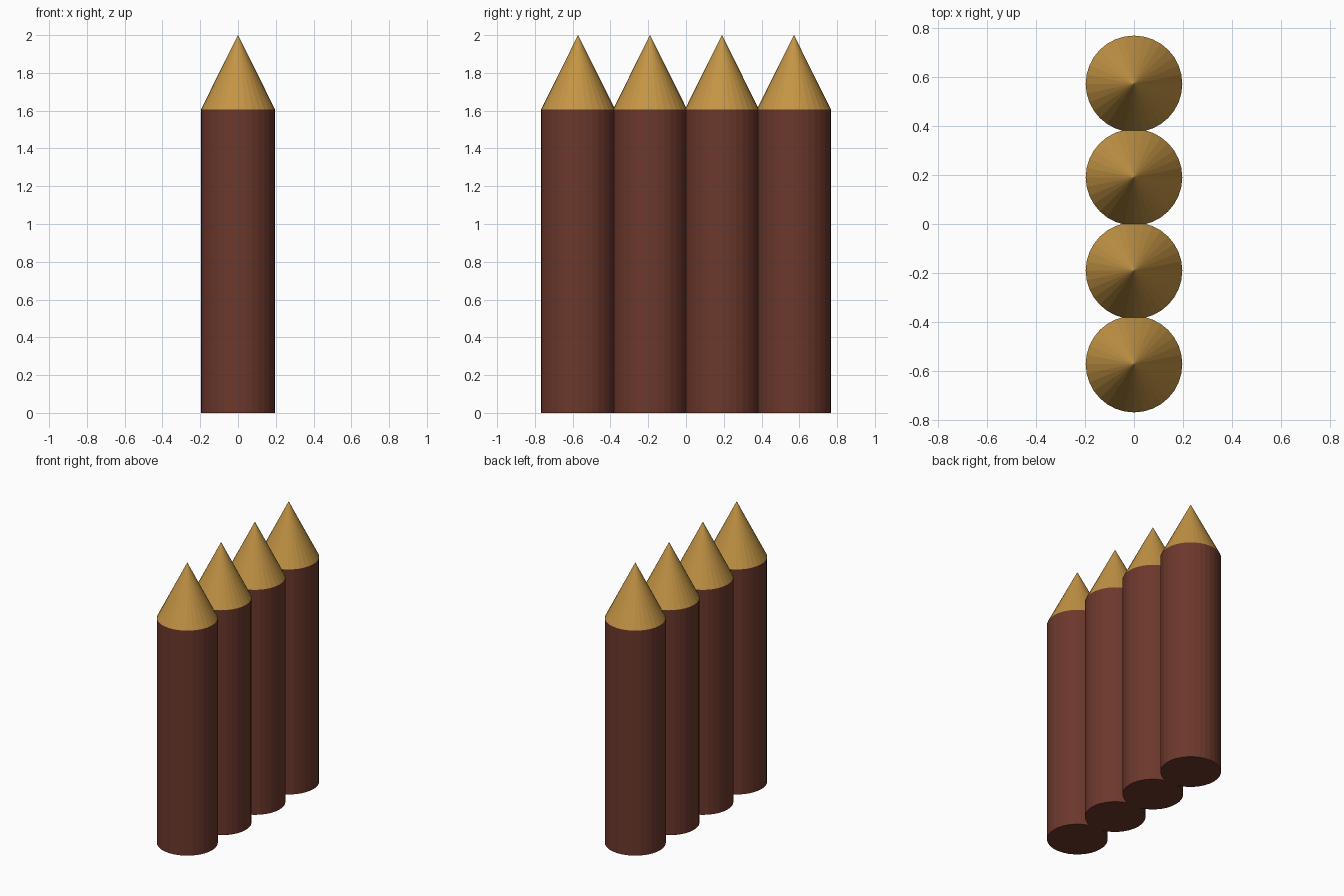
import bpy

if "Cube" in bpy.data.objects:
    bpy.data.objects.remove(bpy.data.objects["Cube"])

SIDES = 32
RADIUS = 0.197
SPACING = 0.381
BODY_TOP = 1.605
HEIGHT = 2.0


def material(name, color):
    mat = bpy.data.materials.new(name)
    mat.diffuse_color = color
    mat.use_nodes = True
    mat.node_tree.nodes["Principled BSDF"].inputs["Base Color"].default_value = mat.diffuse_color
    return mat


brown = material("brown_body", (0.15, 0.04, 0.025, 1))
gold = material("gold_tip", (0.55, 0.30, 0.06, 1))

# Row of four slightly overlapping posts, each a round body with a pointed tip
for i in range(4):
    y = (i - 1.5) * SPACING

    # Cylindrical body
    bpy.ops.mesh.primitive_cylinder_add(
        vertices=SIDES, radius=RADIUS, depth=BODY_TOP,
        location=(0, y, BODY_TOP / 2))
    body = bpy.context.object
    body.name = f"post_body_{i + 1}"
    body.data.materials.append(brown)

    # Conical tip
    bpy.ops.mesh.primitive_cone_add(
        vertices=SIDES, radius1=RADIUS, radius2=0, depth=HEIGHT - BODY_TOP,
        location=(0, y, (HEIGHT + BODY_TOP) / 2), end_fill_type='NOTHING')
    tip = bpy.context.object
    tip.name = f"post_tip_{i + 1}"
    tip.data.materials.append(gold)
